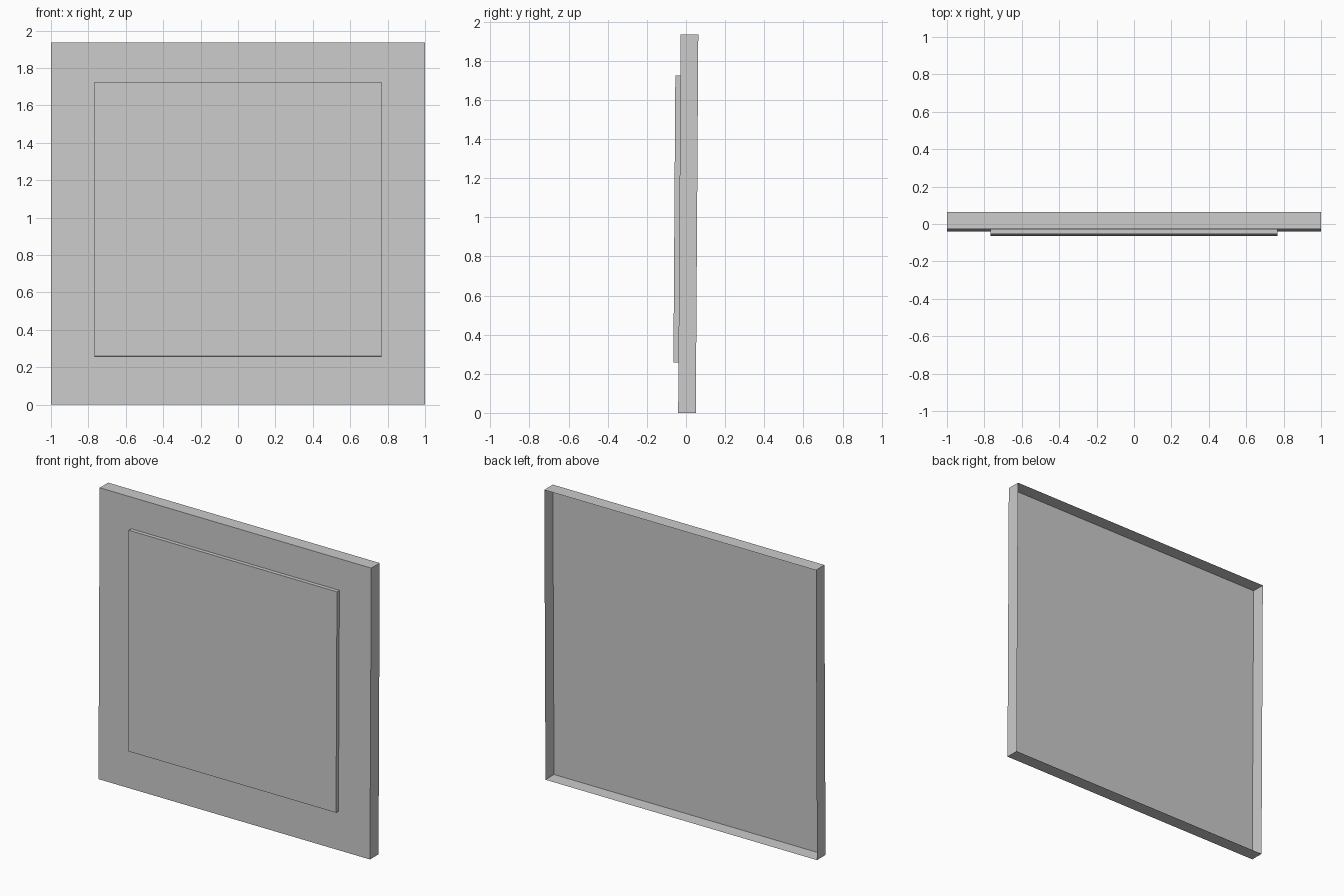
import bpy
import bmesh
from math import radians
from mathutils import Matrix

cube = bpy.data.objects.get("Cube")
if cube:
    bpy.data.objects.remove(cube, do_unlink=True)

grey = bpy.data.materials.new("plain grey")
grey.use_nodes = True
colour = (0.6, 0.6, 0.6, 1)
grey.diffuse_color = colour
grey.node_tree.nodes["Principled BSDF"].inputs["Base Color"].default_value = colour

# The whole panel leans very slightly backwards
LEAN = Matrix.Rotation(radians(-0.38), 4, "X")


def shell(name, half_width, z_range, y_range, open_side):
    """Thin-walled box with its back (+y) left open."""
    low, high = z_range
    front, back = y_range
    bm = bmesh.new()
    bmesh.ops.create_cube(bm, size=1)
    bm.normal_update()
    if open_side:
        rear = [f for f in bm.faces if f.normal.y > 0.9]
        bmesh.ops.delete(bm, geom=rear, context="FACES")
    size = Matrix.Diagonal((2 * half_width, back - front, high - low, 1))
    place = Matrix.Translation((0, (front + back) / 2, (low + high) / 2))
    bm.transform(LEAN @ place @ size)
    mesh = bpy.data.meshes.new(name)
    bm.to_mesh(mesh)
    bm.free()
    mesh.materials.append(grey)
    obj = bpy.data.objects.new(name, mesh)
    bpy.context.collection.objects.link(obj)
    return obj


# Shallow tray: front sheet with four thin rims, open at the back
shell("backing_tray", 1.0, (0, 1.935), (-0.04, 0.05), True)

# Raised plate standing proud of the front sheet
shell("raised_plate", 0.767, (0.258, 1.725), (-0.066, -0.04), True)
